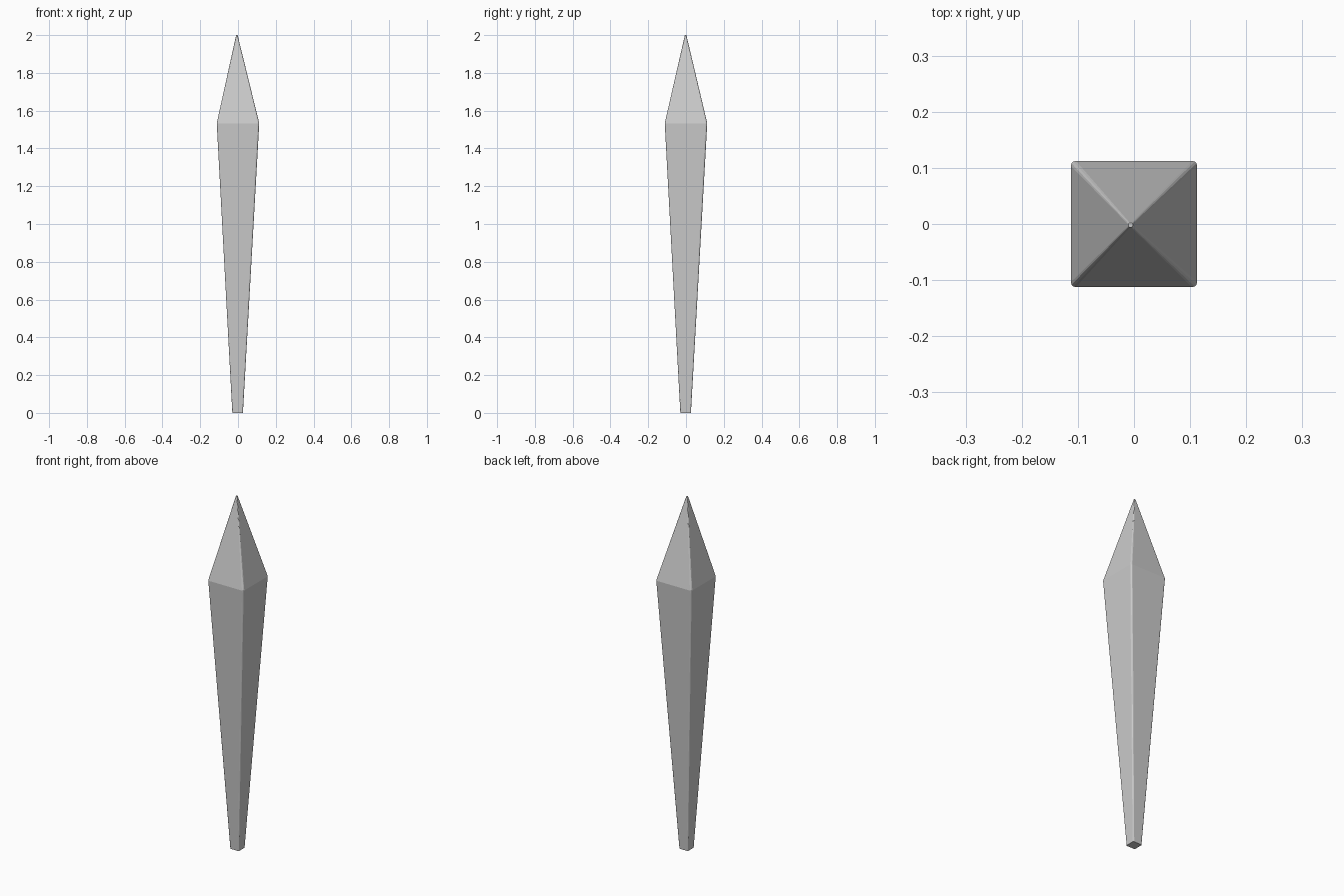
import bpy, bmesh, math

if "Cube" in bpy.data.objects:
    bpy.data.objects.remove(bpy.data.objects["Cube"])

# Rounded-square sections: centre x, centre y, half width, corner radius, z
SECTIONS = [
    (-0.002, -0.002, 0.028, 0.006, 0.0),
    (0.0, 0.0, 0.1125, 0.009, 1.533),
    (-0.006, -0.002, 0.004, 0.003, 2.0),
]
CORNER_STEPS = 3


def ring(bm, cx, cy, half, radius, z):
    verts = []
    for corner in range(4):
        mid = math.radians(45 + 90 * corner)
        ox = math.copysign(half - radius, math.cos(mid))
        oy = math.copysign(half - radius, math.sin(mid))
        for i in range(CORNER_STEPS + 1):
            a = math.radians(90 * corner + 90 * i / CORNER_STEPS)
            verts.append(bm.verts.new((cx + ox + radius * math.cos(a),
                                       cy + oy + radius * math.sin(a), z)))
    return verts


# Tapered four-sided shaft with pyramid tip
bm = bmesh.new()
rings = [ring(bm, *s) for s in SECTIONS]
for low, high in zip(rings, rings[1:]):
    n = len(low)
    for i in range(n):
        j = (i + 1) % n
        bm.faces.new((low[i], low[j], high[j], high[i]))
bm.faces.new(rings[0][::-1])
bm.faces.new(rings[-1])

mesh = bpy.data.meshes.new("tapered_spike")
bm.to_mesh(mesh)
bm.free()
spike = bpy.data.objects.new("tapered_spike", mesh)
bpy.context.collection.objects.link(spike)
